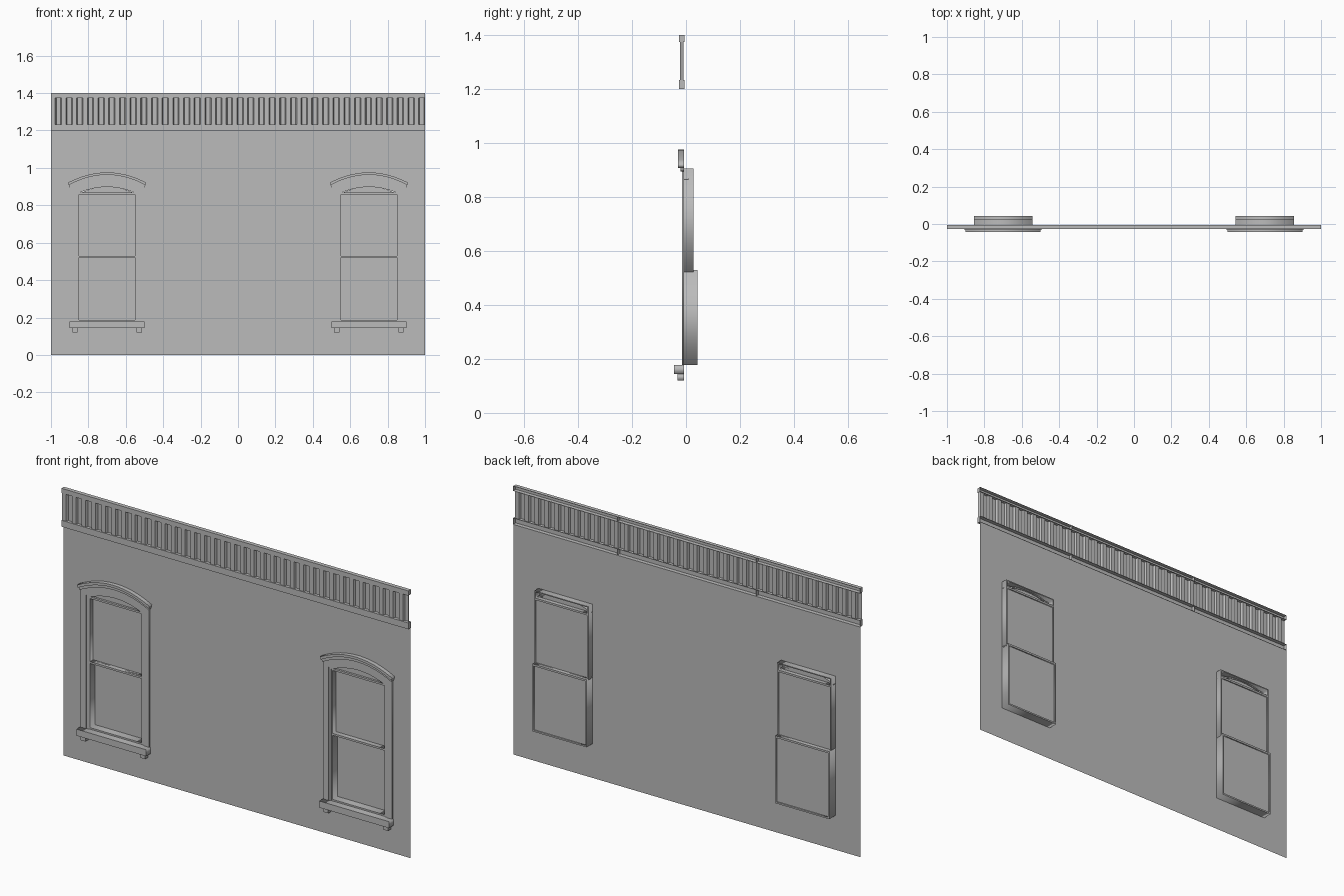
import bpy
import bmesh
from math import pi
from mathutils import Matrix

if "Cube" in bpy.data.objects:
    bpy.data.objects.remove(bpy.data.objects["Cube"], do_unlink=True)

grey = bpy.data.materials.new("plain_grey")
grey.use_nodes = True
grey.diffuse_color = (0.5, 0.5, 0.5, 1)
grey.node_tree.nodes["Principled BSDF"].inputs["Base Color"].default_value = (0.5, 0.5, 0.5, 1)


def add_mesh(name, mesh):
    mesh.materials.clear()
    mesh.materials.append(grey)
    ob = bpy.data.objects.new(name, mesh)
    bpy.context.scene.collection.objects.link(ob)
    return ob


def plate(name, loops, y0, y1):
    """Filled outline in x and z (later loops are holes), spanning y0 to y1."""
    curve = bpy.data.curves.new(name, "CURVE")
    curve.dimensions = "2D"
    curve.fill_mode = "BOTH"
    curve.extrude = (y1 - y0) / 2
    for loop in loops:
        spline = curve.splines.new("POLY")
        spline.points.add(len(loop) - 1)
        for p, (x, z) in zip(spline.points, loop):
            p.co = (x, z, 0, 1)
        spline.use_cyclic_u = True
    temp = bpy.data.objects.new(name + "_outline", curve)
    bpy.context.scene.collection.objects.link(temp)
    bpy.context.view_layer.update()
    deps = bpy.context.evaluated_depsgraph_get()
    mesh = bpy.data.meshes.new_from_object(temp.evaluated_get(deps))
    bpy.data.objects.remove(temp, do_unlink=True)
    mesh.transform(Matrix.Translation((0, (y0 + y1) / 2, 0)) @ Matrix.Rotation(pi / 2, 4, "X"))
    return add_mesh(name, mesh)


def sheet(name, start, end):
    """Thin sheet joining two matching polylines."""
    bm = bmesh.new()
    a = [bm.verts.new(p) for p in start]
    b = [bm.verts.new(p) for p in end]
    for i in range(len(a) - 1):
        bm.faces.new((a[i], a[i + 1], b[i + 1], b[i]))
    mesh = bpy.data.meshes.new(name)
    bm.to_mesh(mesh)
    bm.free()
    return add_mesh(name, mesh)


def rect(x0, x1, z0, z1):
    return [(x0, z0), (x0, z1), (x1, z1), (x1, z0)]


def arc(cx, half, spring, peak, steps=12):
    ts = [2 * i / steps - 1 for i in range(steps + 1)]
    return [(cx + half * t, spring + (peak - spring) * (1 - t * t)) for t in ts]


def arched(cx, half, base, spring, peak):
    return [(cx - half, base)] + arc(cx, half, spring, peak) + [(cx + half, base)]


WALL_Y = -0.007
SILL = 0.178
SIDES = (("left", 0.7), ("right", -0.7))

# Wall sheet with two arched openings
openings = [arched(cx, 0.157, SILL, 0.87, 0.905) for _, cx in SIDES]
plate("wall", [rect(-1, 1, 0, 1.2)] + openings, WALL_Y, WALL_Y)

for side, cx in SIDES:
    # Casing and inner bead
    inner = arched(cx, 0.168, SILL, 0.874, 0.914)
    bead = arched(cx, 0.156, SILL, 0.865, 0.9)
    plate(side + "_casing", [arched(cx, 0.198, SILL, 0.9, 0.95) + inner[::-1]], -0.014, WALL_Y)
    plate(side + "_bead", [inner + bead[::-1]], -0.01, WALL_Y)
    plate(side + "_arch_reveal",
          [arc(cx, 0.156, 0.87, 0.905) + arc(cx, 0.156, 0.864, 0.898)[::-1]], WALL_Y, 0.01)

    # Curved hood in two steps
    top = arc(cx, 0.208, 0.922, 0.976)
    middle = arc(cx, 0.205, 0.908, 0.963)
    bottom = arc(cx, 0.2, 0.895, 0.947)
    plate(side + "_hood_cap", [top + middle[::-1]], -0.029, WALL_Y)
    plate(side + "_hood_step", [middle + bottom[::-1]], -0.02, WALL_Y)

    # Sill and its two blocks
    plate(side + "_sill", [rect(cx - 0.201, cx + 0.201, 0.144, SILL)], -0.044, WALL_Y)
    for n, dx in (("a", -0.172), ("b", 0.172)):
        plate(side + "_sill_block_" + n,
              [rect(cx + dx - 0.014, cx + dx + 0.014, 0.12, 0.144)], -0.031, WALL_Y)

    # Upper sash with the arch space above its top rail
    w, v = 0.156, 0.149
    plate(side + "_upper_sash", [rect(cx - w, cx + w, 0.522, 0.905),
                                 rect(cx - v, cx + v, 0.53, 0.858),
                                 rect(cx - v, cx + v, 0.868, 0.9)], WALL_Y, 0.027)
    plate(side + "_upper_pane", [rect(cx - v, cx + v, 0.525, 0.862)], 0.019, 0.021)
    plate(side + "_arch_panel", [arc(cx, v, 0.862, 0.9)], 0.004, 0.006)

    # Lower sash, set deeper
    plate(side + "_lower_sash", [rect(cx - w, cx + w, SILL, 0.53),
                                 rect(cx - v, cx + v, SILL + 0.008, 0.52)], WALL_Y, 0.0425)
    plate(side + "_lower_pane", [rect(cx - v, cx + v, SILL + 0.004, 0.524)], 0.034, 0.036)

# Cornice rails: channels open at the back, with end and joint plates
FRONT, BACK = -0.026, -0.005
for name, z0, z1 in (("lower", 1.2, 1.233), ("upper", 1.375, 1.4)):
    profile = [(BACK, z0), (FRONT, z0), (FRONT, z1), (BACK, z1)]
    sheet(name + "_cornice_rail", [(-1, y, z) for y, z in profile], [(1, y, z) for y, z in profile])
    for i, x in enumerate((-1, -0.4, 0.4, 1)):
        sheet("%s_rail_plate_%d" % (name, i + 1),
              [(x, FRONT, z0), (x, FRONT, z1)], [(x, BACK, z0), (x, BACK, z1)])

# Ribbed cornice panel
BAYS = 35
pitch = 2 / BAYS
ribs = []
for i in range(BAYS):
    x = -1 + i * pitch
    for part, y in ((0, -0.022), (0.4, -0.022), (0.5, -0.01), (0.9, -0.01)):
        ribs.append((x + part * pitch, y))
ribs.append((1, -0.022))
sheet("cornice_ribs", [(x, y, 1.233) for x, y in ribs], [(x, y, 1.375) for x, y in ribs])
